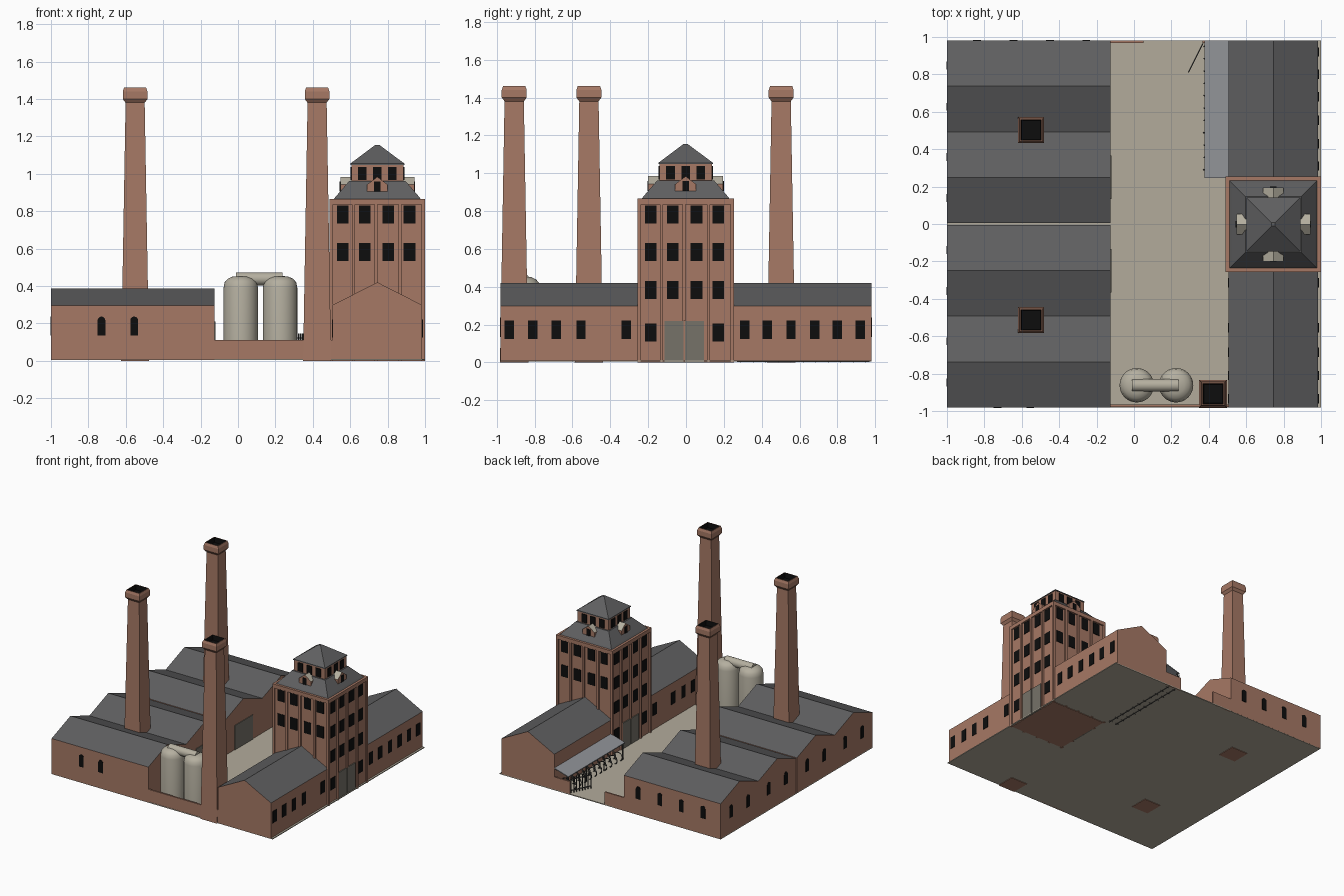
import bpy, bmesh, math
from mathutils import Matrix, Vector

if "Cube" in bpy.data.objects:
    bpy.data.objects.remove(bpy.data.objects["Cube"])


def mat(name, r, g, b):
    m = bpy.data.materials.new(name)
    m.diffuse_color = (r, g, b, 1)
    m.use_nodes = True
    m.node_tree.nodes["Principled BSDF"].inputs["Base Color"].default_value = m.diffuse_color
    return m


BRICK = mat("brick", 0.38, 0.19, 0.13)
SLATE = mat("slate_roof", 0.115, 0.115, 0.118)
BLACK = mat("black_opening", 0.004, 0.004, 0.004)
GROUND = mat("yard_ground", 0.45, 0.41, 0.33)
SILO = mat("silo_metal", 0.46, 0.43, 0.35)
DOOR = mat("door_grey", 0.18, 0.17, 0.14)
CANOPY = mat("canopy_grey", 0.28, 0.29, 0.31)
IRON = mat("dark_iron", 0.05, 0.05, 0.048)


def finish(name, bm, mats, rule=None):
    bmesh.ops.recalc_face_normals(bm, faces=bm.faces)
    bm.normal_update()
    if rule:
        for f in bm.faces:
            f.material_index = rule(f)
    me = bpy.data.meshes.new(name)
    bm.to_mesh(me)
    bm.free()
    for m in mats:
        me.materials.append(m)
    ob = bpy.data.objects.new(name, me)
    bpy.context.collection.objects.link(ob)
    return ob


def prism(bm, pts, axis, a, b):
    """Extrude (u, z) profile along axis from a to b."""
    P = (lambda u, z, t: (t, u, z)) if axis == 'x' else (lambda u, z, t: (u, t, z))
    r0 = [bm.verts.new(P(u, z, a)) for u, z in pts]
    r1 = [bm.verts.new(P(u, z, b)) for u, z in pts]
    n = len(pts)
    bm.faces.new(r0)
    bm.faces.new(r1)
    for i in range(n):
        bm.faces.new((r0[i], r0[(i + 1) % n], r1[(i + 1) % n], r1[i]))


def box(bm, x0, x1, y0, y1, z0, z1):
    prism(bm, [(x0, z0), (x1, z0), (x1, z1), (x0, z1)], 'y', y0, y1)


def boxes(name, m, *dims):
    bm = bmesh.new()
    for d in dims:
        box(bm, *d)
    return finish(name, bm, [m])


def stack(bm, cx, cy, rings):
    """Loft of square rings given as (half width, z)."""
    prev = None
    for h, z in rings:
        ring = [bm.verts.new((cx + sx * h, cy + sy * h, z))
                for sx, sy in ((-1, -1), (1, -1), (1, 1), (-1, 1))]
        if prev:
            for i in range(4):
                j = (i + 1) % 4
                bm.faces.new((prev[i], prev[j], ring[j], ring[i]))
        else:
            bm.faces.new(ring)
        prev = ring
    bm.faces.new(prev)


def gable(c, half, z0, eave, ridge):
    return [(c - half, z0), (c + half, z0), (c + half, eave), (c, ridge), (c - half, eave)]


def rect(c, w, z0, z1):
    return [(c - w / 2, z0), (c + w / 2, z0), (c + w / 2, z1), (c - w / 2, z1)]


def arch(c, w, z0, z1):
    r = w / 2
    return [(c - r, z0), (c + r, z0)] + [
        (c + r * math.cos(k * math.pi / 6), z1 - r + r * math.sin(k * math.pi / 6)) for k in range(7)]


def roof_rule(f):
    return 1 if f.normal.z > 0.2 else 0


# yard slab
boxes("yard_slab", GROUND, (-1, 1, -0.98, 0.98, 0.004, 0.011))

# left workshop with four gables
bm = bmesh.new()
for c in (-0.7365, -0.2485, 0.2485, 0.7365):
    prism(bm, gable(c, 0.244, 0.008, 0.295, 0.387), 'x', -1, -0.125)
finish("workshop", bm, [BRICK, SLATE], roof_rule)

bm = bmesh.new()
for x in (-0.73, -0.555):
    prism(bm, arch(x, 0.042, 0.135, 0.237), 'y', -0.984, -0.975)
for x in (-0.84, -0.645, -0.45, -0.255):
    prism(bm, arch(x, 0.042, 0.135, 0.237), 'y', 0.975, 0.984)
for c in (-0.7365, -0.2485, 0.2485, 0.7365):
    for s in (-0.11, 0.11):
        prism(bm, arch(c + s, 0.042, 0.135, 0.237), 'x', -1.003, -0.995)
finish("workshop_windows", bm, [BLACK])
boxes("workshop_doors", DOOR, *[(-0.13, -0.12, y - 0.115, y + 0.115, 0.01, 0.21) for y in (-0.25, 0.25)])

# long right hall
bm = bmesh.new()
prism(bm, gable(0.745, 0.24, 0.008, 0.298, 0.42), 'y', -0.98, 0.98)
finish("long_hall", bm, [BRICK, SLATE], roof_rule)
bm = bmesh.new()
for y in (-0.935, -0.81, -0.685, -0.555, -0.315, 0.31, 0.43, 0.555, 0.68, 0.80, 0.92):
    prism(bm, rect(y, 0.05, 0.125, 0.222), 'x', 0.98, 0.988)
    if y < 0:
        prism(bm, rect(y, 0.05, 0.125, 0.222), 'x', 0.502, 0.51)
finish("long_hall_windows", bm, [BLACK])

# tower: core, pilasters, cornice, built on one side then turned around
TX, TY = 0.745, -0.002
walls, wins, doors = bmesh.new(), bmesh.new(), bmesh.new()
dorm, dwin, bwin = bmesh.new(), bmesh.new(), bmesh.new()
stack(walls, 0, 0, [(0.243, 0), (0.243, 0.862)])


def turned(bm, angle, build):
    old = set(bm.verts)
    build(bm)
    bmesh.ops.rotate(bm, verts=[v for v in bm.verts if v not in old], cent=(0, 0, 0),
                     matrix=Matrix.Rotation(angle, 3, 'Z'))


for k in range(4):
    a = k * math.pi / 2          # k = 0 front, 1 right, 2 back, 3 left
    side = k % 2 == 1

    def pilasters(bm):
        for c, w in ((-0.246, 0.018), (-0.127, 0.016), (-0.008, 0.016), (0.122, 0.016), (0.246, 0.018)):
            z0 = 0.22 if side and abs(c) < 0.05 else 0
            prism(bm, rect(c, w, z0, 0.84), 'y', -0.255, -0.24)
        prism(bm, rect(0, 0.51, 0.835, 0.866), 'y', -0.255, -0.236)

    def windows(bm):
        rows = (0.11, 0.335, 0.535, 0.735) if side else (0.535, 0.735)
        for z in rows:
            for c in (-0.184, -0.068, 0.058, 0.172):
                if z > 0.2 or abs(c) > 0.1:
                    prism(bm, rect(c, 0.062, z, z + 0.095), 'y', -0.247, -0.24)

    def door(bm):
        for c in (-0.061, 0.047):
            prism(bm, rect(c, 0.1, 0, 0.22), 'y', -0.25, -0.24)

    turned(walls, a, pilasters)
    turned(wins, a, windows)
    if side:
        turned(doors, a, door)
    turned(dorm, a, lambda b: prism(b, gable(0, 0.055, 0.9, 0.942, 0.984), 'y', -0.198, -0.12))
    turned(dwin, a, lambda b: prism(b, rect(0, 0.034, 0.905, 0.958), 'y', -0.202, -0.195))
    turned(bwin, a, lambda b: [prism(b, rect(c, 0.046, 0.968, 1.037), 'y', -0.144, -0.135)
                               for c in (-0.08, 0, 0.08)])

roof, belv, cap = bmesh.new(), bmesh.new(), bmesh.new()
stack(roof, 0, 0, [(0.236, 0.86), (0.225, 0.875), (0.15, 0.962)])
stack(belv, 0, 0, [(0.139, 0.95), (0.139, 1.05)])
stack(cap, 0, 0, [(0.144, 1.048), (0.144, 1.055), (0.01, 1.155)])
for name, b, mats, rule in (
        ("tower_walls", walls, [BRICK], None), ("tower_windows", wins, [BLACK], None),
        ("tower_doors", doors, [DOOR], None), ("tower_lower_roof", roof, [SLATE], None),
        ("dormers", dorm, [BRICK, SILO], roof_rule), ("dormer_windows", dwin, [BLACK], None),
        ("lantern_room", belv, [BRICK], None), ("lantern_windows", bwin, [BLACK], None),
        ("tower_top_roof", cap, [SLATE], None)):
    finish(name, b, mats, rule).location = (TX, TY, 0)

# chimneys with flared caps and dark flues
for i, (x, y) in enumerate(((-0.55, -0.513), (-0.55, 0.503), (0.423, -0.908))):
    bm = bmesh.new()
    stack(bm, x, y, [(0.075, 0), (0.051, 1.38), (0.066, 1.4), (0.066, 1.44), (0.059, 1.46),
                     (0.054, 1.46), (0.05, 1.42)])
    finish("chimney_%d" % (i + 1), bm, [BRICK, BLACK],
           lambda f: 1 if all(v.co.z > 1.415 and abs(v.co.x - x) < 0.0555 for v in f.verts) else 0)

# silos and connecting pipe
bm = bmesh.new()
prof = [(0.092, 0.01), (0.092, 0.39), (0.086, 0.42), (0.07, 0.438), (0.045, 0.45), (0.0, 0.455)]
for cx in (0.015, 0.225):
    vs = [bm.verts.new((cx + r, -0.862, z)) for r, z in prof]
    es = [bm.edges.new(p) for p in zip(vs, vs[1:])]
    bmesh.ops.spin(bm, geom=vs + es, cent=(cx, -0.862, 0), axis=(0, 0, 1), angle=2 * math.pi, steps=32)
bmesh.ops.remove_doubles(bm, verts=bm.verts, dist=0.0005)
bmesh.ops.create_cone(bm, cap_ends=True, segments=20, radius1=0.034, radius2=0.034, depth=0.25,
                      matrix=Matrix.Translation((0.113, -0.862, 0.438)) @ Matrix.Rotation(math.pi / 2, 4, 'Y'))
ob = finish("silos", bm, [SILO])
bpy.context.view_layer.objects.active = ob
ob.select_set(True)
bpy.ops.object.shade_smooth_by_angle(angle=math.radians(35))

# low yard walls
boxes("yard_walls", BRICK, (-0.125, 0.51, -0.978, -0.965, 0.004, 0.112),
      (-0.125, 0.05, 0.968, 0.98, 0.004, 0.112), (0.365, 0.51, 0.968, 0.98, 0.004, 0.112))

# open iron gate, swung inward
bm = bmesh.new()
for k in range(8):
    box(bm, 0.024 * k, 0.024 * k + 0.005, -0.003, 0.003, 0.012, 0.145)
for z in (0.03, 0.12):
    box(bm, 0, 0.173, -0.003, 0.003, z, z + 0.006)
gate = finish("yard_gate", bm, [IRON])
gate.location = (0.368, 0.965, 0)
gate.rotation_euler.z = math.atan2(-0.166, -0.083)

# sloped canopy with posts
bm = bmesh.new()
prism(bm, [(0.378, 0.142), (0.508, 0.18), (0.508, 0.187), (0.378, 0.149)], 'y', 0.247, 0.98)
finish("canopy_roof", bm, [CANOPY])
boxes("canopy_posts", IRON, *[(0.385, 0.392, y, y + 0.007, 0.008, 0.147) for y in (0.26, 0.5, 0.73, 0.965)])

# hoop racks under the canopy
bm = bmesh.new()
R, r, N = 0.036, 0.004, 16
for k in range(11):
    for cx in (0.41, 0.47):
        c = Vector((cx, 0.29 + 0.066 * k, R + r))
        rings = []
        for i in range(N):
            t = 2 * math.pi * i / N
            d = Vector((math.cos(t), 0, math.sin(t)))
            rings.append([bm.verts.new(c + d * (R + u) + Vector((0, w, 0)))
                          for u, w in ((-r, 0), (0, r), (r, 0), (0, -r))])
        for i in range(N):
            for j in range(4):
                a, b = rings[i], rings[(i + 1) % N]
                bm.faces.new((a[j], a[(j + 1) % 4], b[(j + 1) % 4], b[j]))
for cx in (0.41, 0.47):
    box(bm, cx - 0.003, cx + 0.003, 0.27, 0.97, 0.001, 0.007)
finish("hoop_racks", bm, [IRON])
